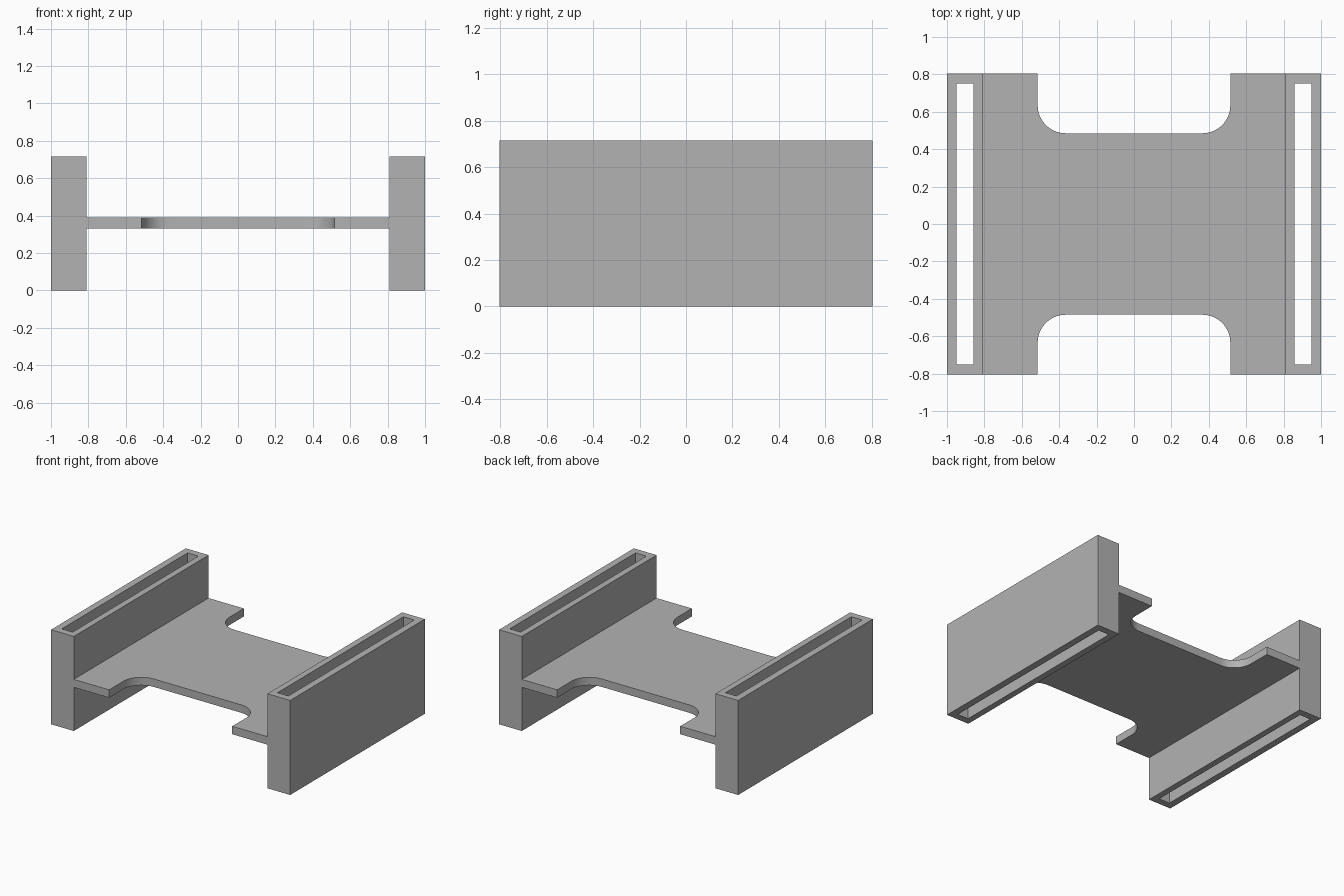
import bpy, bmesh
from math import sin, cos, pi

if "Cube" in bpy.data.objects:
    bpy.data.objects.remove(bpy.data.objects["Cube"], do_unlink=True)

HALF_DEPTH = 0.805
HEIGHT = 0.715
WALL_X = 0.81             # inner face of each sleeve
PLATE_Z = (0.33, 0.39)

grey = bpy.data.materials.new("plain grey")
grey.use_nodes = True
colour = (0.45, 0.45, 0.45, 1)
grey.diffuse_color = colour
grey.node_tree.nodes["Principled BSDF"].inputs["Base Color"].default_value = colour


def finish(name, bm):
    bmesh.ops.recalc_face_normals(bm, faces=bm.faces)
    mesh = bpy.data.meshes.new(name)
    bm.to_mesh(mesh)
    bm.free()
    mesh.materials.append(grey)
    obj = bpy.data.objects.new(name, mesh)
    bpy.context.collection.objects.link(obj)
    return obj


def rectangle(x0, x1, y):
    return [(x0, -y), (x1, -y), (x1, y), (x0, y)]


# Open-ended rectangular sleeve with a slot running through its height
def sleeve(name, side):
    bm = bmesh.new()
    outer = rectangle(side * WALL_X, side, HALF_DEPTH)
    inner = rectangle(side * 0.857, side * 0.948, 0.752)
    rings = [[bm.verts.new((x, y, z)) for x, y in loop]
             for loop, z in ((outer, 0), (outer, HEIGHT), (inner, HEIGHT), (inner, 0))]
    for a, b in zip(rings, rings[1:] + rings[:1]):
        for i in range(4):
            j = (i + 1) % 4
            bm.faces.new((a[i], a[j], b[j], b[i]))
    return finish(name, bm)


# Connecting plate with a rounded notch at the front and back
def plate():
    notch_x, notch_y, radius, steps = 0.515, 0.485, 0.15, 16
    quarter = [(WALL_X, HALF_DEPTH), (notch_x, HALF_DEPTH)]
    for i in range(steps + 1):
        a = i / steps * pi / 2
        quarter.append((notch_x - radius + radius * cos(a),
                        notch_y + radius - radius * sin(a)))
    half = quarter + [(-x, y) for x, y in reversed(quarter)]
    outline = half + [(x, -y) for x, y in reversed(half)]
    bm = bmesh.new()
    base = bm.faces.new([bm.verts.new((x, y, PLATE_Z[0])) for x, y in outline])
    top = bmesh.ops.extrude_face_region(bm, geom=[base], use_keep_orig=True)
    moved = [v for v in top["geom"] if isinstance(v, bmesh.types.BMVert)]
    bmesh.ops.translate(bm, verts=moved, vec=(0, 0, PLATE_Z[1] - PLATE_Z[0]))
    return finish("connecting_plate", bm)


sleeve("left_sleeve", 1)
sleeve("right_sleeve", -1)
web = plate()

# Smooth only the rounded notch corners
bpy.ops.object.select_all(action="DESELECT")
web.select_set(True)
bpy.context.view_layer.objects.active = web
bpy.ops.object.shade_smooth_by_angle(angle=pi / 6)
